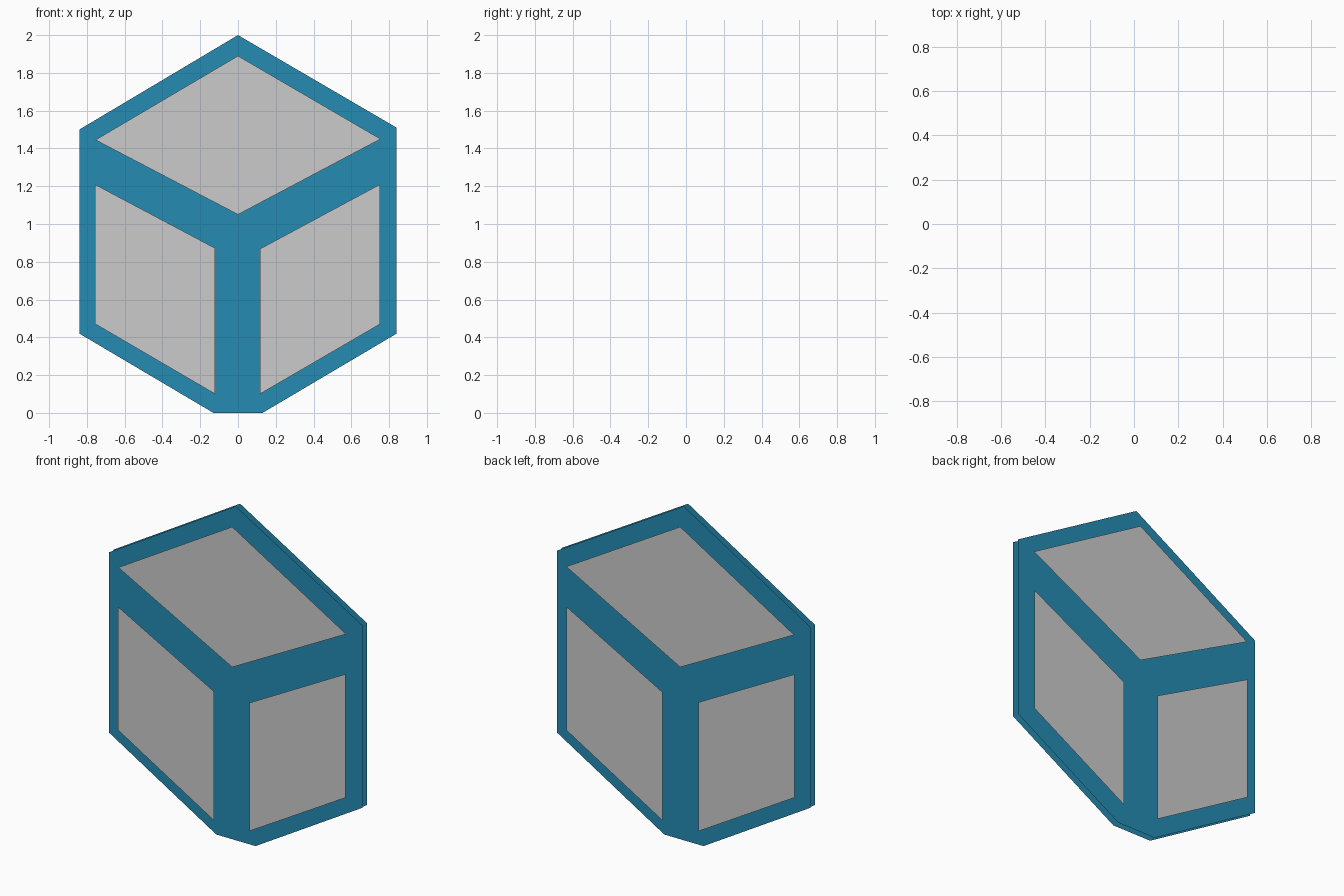
import bpy

if "Cube" in bpy.data.objects:
    bpy.data.objects.remove(bpy.data.objects["Cube"])

SHEET_Y = 0.02    # half gap between the two blue sheets
PANEL_Y = 0.055   # grey panels float just outside the sheets

blue = bpy.data.materials.new("blue")
blue.diffuse_color = (0.018, 0.26, 0.45, 1)
blue.use_nodes = True
blue.node_tree.nodes["Principled BSDF"].inputs["Base Color"].default_value = blue.diffuse_color

# Outlines as (x, z), counter-clockwise seen from the front
OUTLINE = [(0, 2), (-0.84, 1.5), (-0.84, 0.42), (-0.13, 0),
           (0.13, 0), (0.84, 0.42), (0.84, 1.51)]
PANELS = {
    "top_panel": [(0, 1.89), (-0.755, 1.445), (0, 1.05), (0.755, 1.45)],
    "left_panel": [(-0.758, 1.21), (-0.758, 0.472), (-0.121, 0.1), (-0.121, 0.872)],
    "right_panel": [(0.116, 0.868), (0.116, 0.1), (0.752, 0.47), (0.752, 1.21)],
}


def flat_shape(name, points, y, material=None):
    """Single flat face in the xz plane, facing away from y = 0."""
    if y > 0:
        points = points[::-1]
    mesh = bpy.data.meshes.new(name)
    mesh.from_pydata([(x, y, z) for x, z in points], [], [range(len(points))])
    if material:
        mesh.materials.append(material)
    obj = bpy.data.objects.new(name, mesh)
    bpy.context.collection.objects.link(obj)


# Same cube emblem on the front and mirrored on the back
for side, sign in (("front", -1), ("back", 1)):
    flat_shape(side + "_sheet", OUTLINE, sign * SHEET_Y, blue)
    for name, points in PANELS.items():
        flat_shape(side + "_" + name, points, sign * PANEL_Y)
